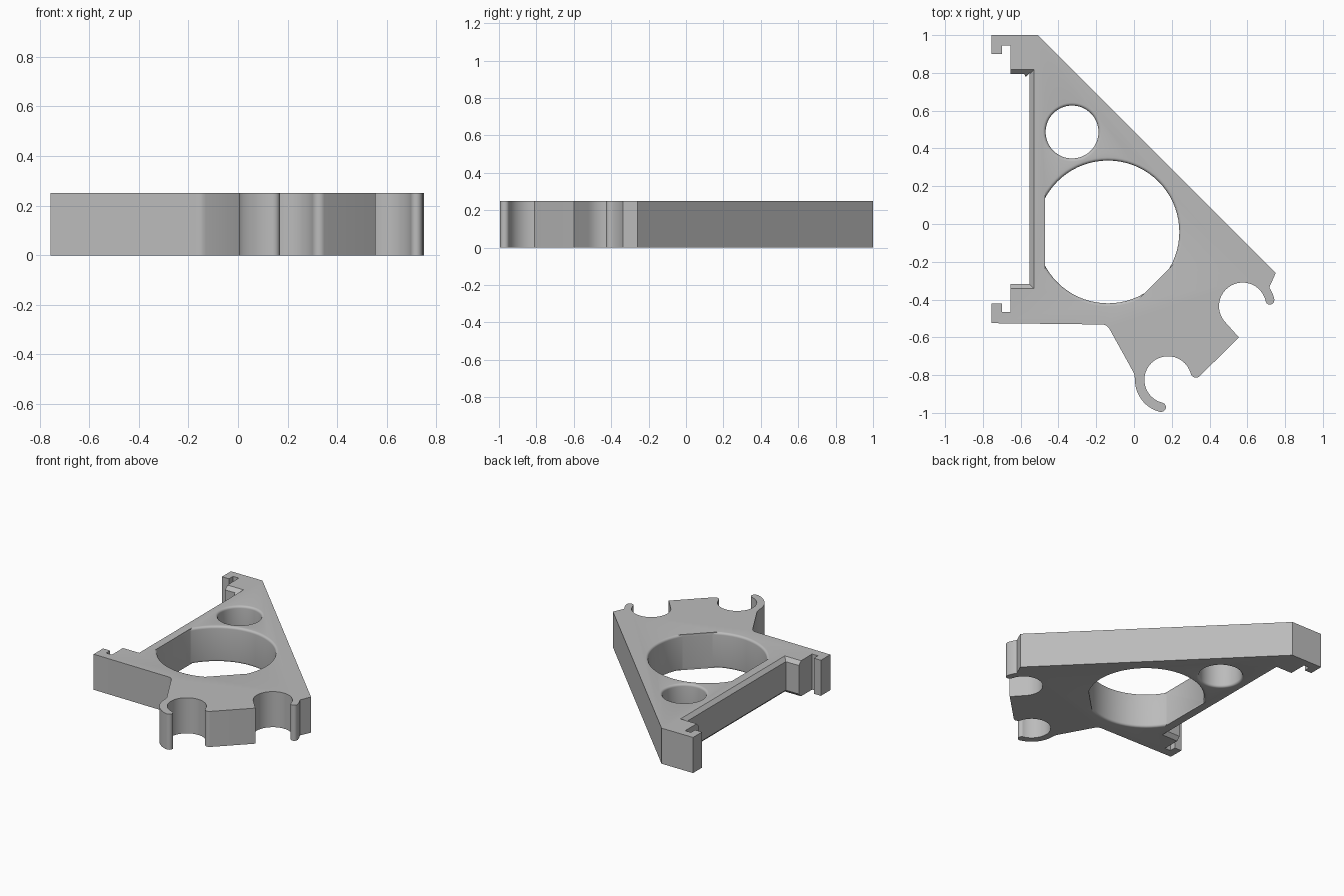
import bpy, bmesh
from math import sin, cos, radians
from mathutils import Vector

HEIGHT = 0.25

if "Cube" in bpy.data.objects:
    bpy.data.objects.remove(bpy.data.objects["Cube"], do_unlink=True)

grey = bpy.data.materials.new("plain grey")
grey.use_nodes = True
colour = (0.5, 0.5, 0.5, 1)
grey.diffuse_color = colour
grey.node_tree.nodes["Principled BSDF"].inputs["Base Color"].default_value = colour


def make_object(name, bm):
    bmesh.ops.recalc_face_normals(bm, faces=bm.faces)
    mesh = bpy.data.meshes.new(name)
    bm.to_mesh(mesh)
    bm.free()
    mesh.materials.append(grey)
    obj = bpy.data.objects.new(name, mesh)
    bpy.context.collection.objects.link(obj)
    return obj


def arc(centre, r, start, end, steps=24):
    angles = [radians(start + (end - start) * i / steps) for i in range(steps + 1)]
    return [(centre[0] + r * cos(a), centre[1] + r * sin(a)) for a in angles]


def polar(centre, r, angle):
    return arc(centre, r, angle, angle, 1)[0]


def loft(bm, rings):
    """Closed solid through rings of equal length."""
    loops = [[bm.verts.new(p) for p in ring] for ring in rings]
    n = len(loops[0])
    for low, high in zip(loops, loops[1:]):
        for i in range(n):
            j = (i + 1) % n
            bm.faces.new((low[i], low[j], high[j], high[i]))
    bm.faces.new(loops[0][::-1])
    bm.faces.new(loops[-1])


# Plate outline, clockwise from the upper left corner
side_clip, end_clip = (0.575, -0.435), (0.18, -0.825)
inner, outer = 0.125, 0.172
outline = [(-0.755, 1), (-0.51, 1), (0.75, -0.26)]
# hooked finger and side socket
outline += arc(side_clip, outer, 35, 12, 6)
outline += arc(polar(side_clip, 0.148, 12), 0.023, 2, -158, 8)
outline += arc(side_clip, inner, 14, 224)
outline += [(0.555, -0.6)]
# rounded lip, end socket and long hooked finger
outline += arc((0.328, -0.786), 0.028, -45, -165, 8)
outline += arc(end_clip, inner, 14, 255)
outline += arc(polar(end_clip, 0.149, 256), 0.025, 66, -94, 8)
outline += arc(end_clip, 0.175, 255, 178, 14)
outline += [(0, -0.79)]
# rounded inner corner and lower bracket
outline += arc((-0.17, -0.578), 0.046, 28, 90, 6)
outline += [(-0.755, -0.525), (-0.755, -0.42), (-0.7, -0.42), (-0.7, -0.465),
            (-0.655, -0.465), (-0.655, -0.318), (-0.553, -0.318)]
# rail wall and upper bracket
outline += [(-0.553, 0.8), (-0.573, 0.778), (-0.58, 0.793), (-0.655, 0.793),
            (-0.655, 0.945), (-0.7, 0.945), (-0.7, 0.9), (-0.755, 0.9)]

bm = bmesh.new()
loft(bm, [[(x, y, z) for x, y in outline] for z in (0, HEIGHT)])
plate = make_object("bracket_plate", bm)


def hole_cutter(name, centre, r, flats=(), fillet=0.016):
    """Round cutter with flared ends, trimmed by flat planes."""
    profile = [(r + fillet, -0.02)]
    profile += [(r + fillet - fillet * sin(radians(a)), fillet - fillet * cos(radians(a)))
                for a in range(0, 91, 18)]
    profile += [(q, HEIGHT - z) for q, z in reversed(profile)]
    bm = bmesh.new()
    loft(bm, [[(x, y, z) for x, y in arc(centre, q, 0, 360, 72)[:-1]] for q, z in profile])
    for point, normal in flats:
        cut = bmesh.ops.bisect_plane(bm, geom=bm.verts[:] + bm.edges[:] + bm.faces[:],
                                     plane_co=point, plane_no=normal, clear_outer=True)
        edges = [e for e in cut["geom_cut"] if isinstance(e, bmesh.types.BMEdge)]
        bmesh.ops.contextual_create(bm, geom=edges)
    return make_object(name, bm)


def rail_cutter(name, z, sign):
    """Tapered block that chamfers the rim of the rail recess."""
    rings = []
    for grow, dz in ((-0.01, -0.035), (0.034, 0.01)):
        x0, x1, y0, y1 = -0.9, -0.553 + grow, -0.318 - grow, 0.793 + grow
        rings.append([(x, y, z + sign * dz) for x, y in
                      ((x0, y0), (x1, y0), (x1, y1), (x0, y1))])
    bm = bmesh.new()
    loft(bm, rings)
    return make_object(name, bm)


cutters = [
    hole_cutter("large_hole_cutter", (-0.138, -0.042), 0.378,
                [((-0.47, 0, 0), (-1, 0, 0)), ((0.125, -0.296, 0), (1, -1, 0))]),
    hole_cutter("small_hole_cutter", (-0.328, 0.487), 0.14),
    rail_cutter("upper_chamfer_cutter", HEIGHT, 1),
    rail_cutter("lower_chamfer_cutter", 0, -1),
]
for cutter in cutters:
    cutter.hide_render = True
    cutter.hide_viewport = True
    mod = plate.modifiers.new(cutter.name, "BOOLEAN")
    mod.operation = "DIFFERENCE"
    mod.solver = "EXACT"
    mod.object = cutter

# Bake the cuts, then smooth the curved walls
bpy.context.view_layer.update()
graph = bpy.context.evaluated_depsgraph_get()
baked = bpy.data.meshes.new_from_object(plate.evaluated_get(graph))
plate.modifiers.clear()
plate.data = baked
for cutter in cutters:
    bpy.data.objects.remove(cutter, do_unlink=True)
bpy.ops.object.select_all(action="DESELECT")
plate.select_set(True)
bpy.context.view_layer.objects.active = plate
bpy.ops.object.shade_smooth_by_angle(angle=radians(30))
